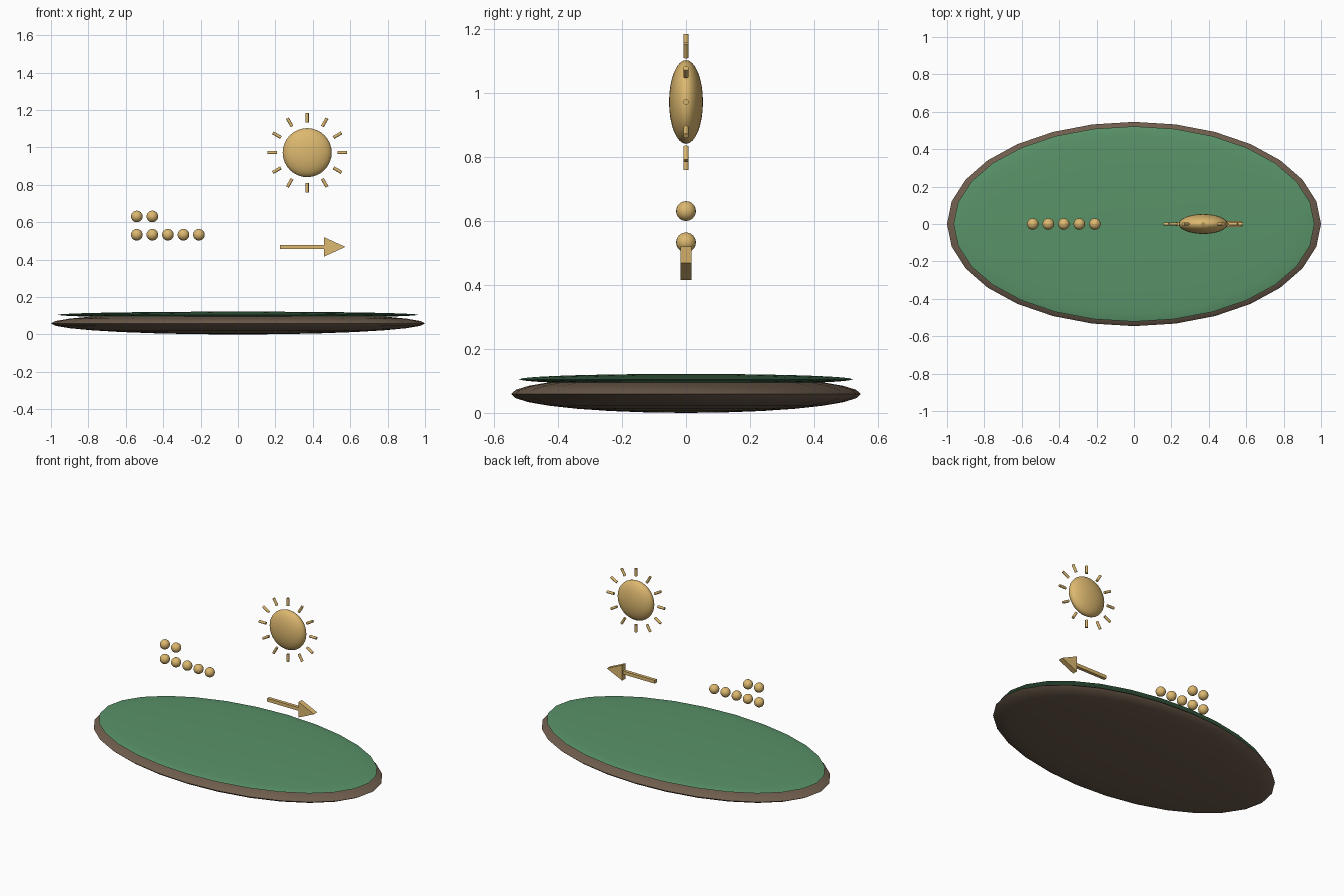
import bpy, bmesh
from math import sin, cos, pi, radians
from mathutils import Matrix

if "Cube" in bpy.data.objects:
    bpy.data.objects.remove(bpy.data.objects["Cube"])


def material(name, rgb):
    m = bpy.data.materials.new(name)
    m.diffuse_color = (*rgb, 1)
    m.use_nodes = True
    m.node_tree.nodes["Principled BSDF"].inputs["Base Color"].default_value = m.diffuse_color
    return m


gold = material("gold", (0.72, 0.48, 0.16))
green = material("green", (0.10, 0.29, 0.14))
brown = material("brown", (0.16, 0.11, 0.075))


def finish(ob, name, mat, smooth=True):
    ob.name = name
    ob.data.materials.append(mat)
    if smooth:
        bpy.ops.object.shade_smooth_by_angle(angle=radians(40))
    return ob


def ellipsoid(name, loc, radii, mat, seg=28, rings=14):
    bpy.ops.mesh.primitive_uv_sphere_add(segments=seg, ring_count=rings, radius=1, location=loc)
    ob = bpy.context.object
    ob.scale = radii
    bpy.ops.object.transform_apply(location=False, rotation=False, scale=True)
    return finish(ob, name, mat)


# Flattened oval island: soil body with a thin grass cap
ellipsoid("soil_base", (0, 0, 0.059), (1, 0.546, 0.059), brown)
ellipsoid("grass_top", (0, 0, 0.105), (0.965, 0.522, 0.017), green)

# Sun disc with twelve rays around it
SX, SZ = 0.37, 0.972
ellipsoid("sun_disc", (SX, 0, SZ), (0.131, 0.053, 0.131), gold, 32, 16)
for i in range(12):
    a = i * pi / 6
    bpy.ops.mesh.primitive_cylinder_add(
        vertices=12, radius=0.0085, depth=0.05,
        location=(SX + 0.187 * cos(a), 0, SZ + 0.187 * sin(a)),
        rotation=(0, pi / 2 - a, 0))
    finish(bpy.context.object, f"sun_ray_{i + 1}", gold)

# Counting beads: five below, two above
for row, (count, z) in enumerate([(5, 0.533), (2, 0.631)]):
    for i in range(count):
        ellipsoid(f"bead_{row + 1}_{i + 1}", (-0.541 + 0.083 * i, 0, z), (0.031,) * 3, gold, 20, 12)

# Arrow shaft
bpy.ops.mesh.primitive_cube_add(size=1, location=(0.344, 0, 0.468))
shaft = bpy.context.object
shaft.scale = (0.24, 0.022, 0.022)
bpy.ops.object.transform_apply(location=False, rotation=False, scale=True)
finish(shaft, "arrow_shaft", gold, False)

# Arrow head: extruded triangle
bm = bmesh.new()
tri = bm.faces.new([bm.verts.new((x, -0.017, z)) for x, z in
                    [(0.46, 0.416), (0.574, 0.468), (0.46, 0.52)]])
new = bmesh.ops.extrude_face_region(bm, geom=[tri])["geom"]
bmesh.ops.translate(bm, vec=(0, 0.034, 0), verts=[v for v in new if isinstance(v, bmesh.types.BMVert)])
bmesh.ops.recalc_face_normals(bm, faces=bm.faces)
mesh = bpy.data.meshes.new("arrow_head")
bm.to_mesh(mesh)
bm.free()
head = bpy.data.objects.new("arrow_head", mesh)
bpy.context.collection.objects.link(head)
finish(head, "arrow_head", gold, False)
